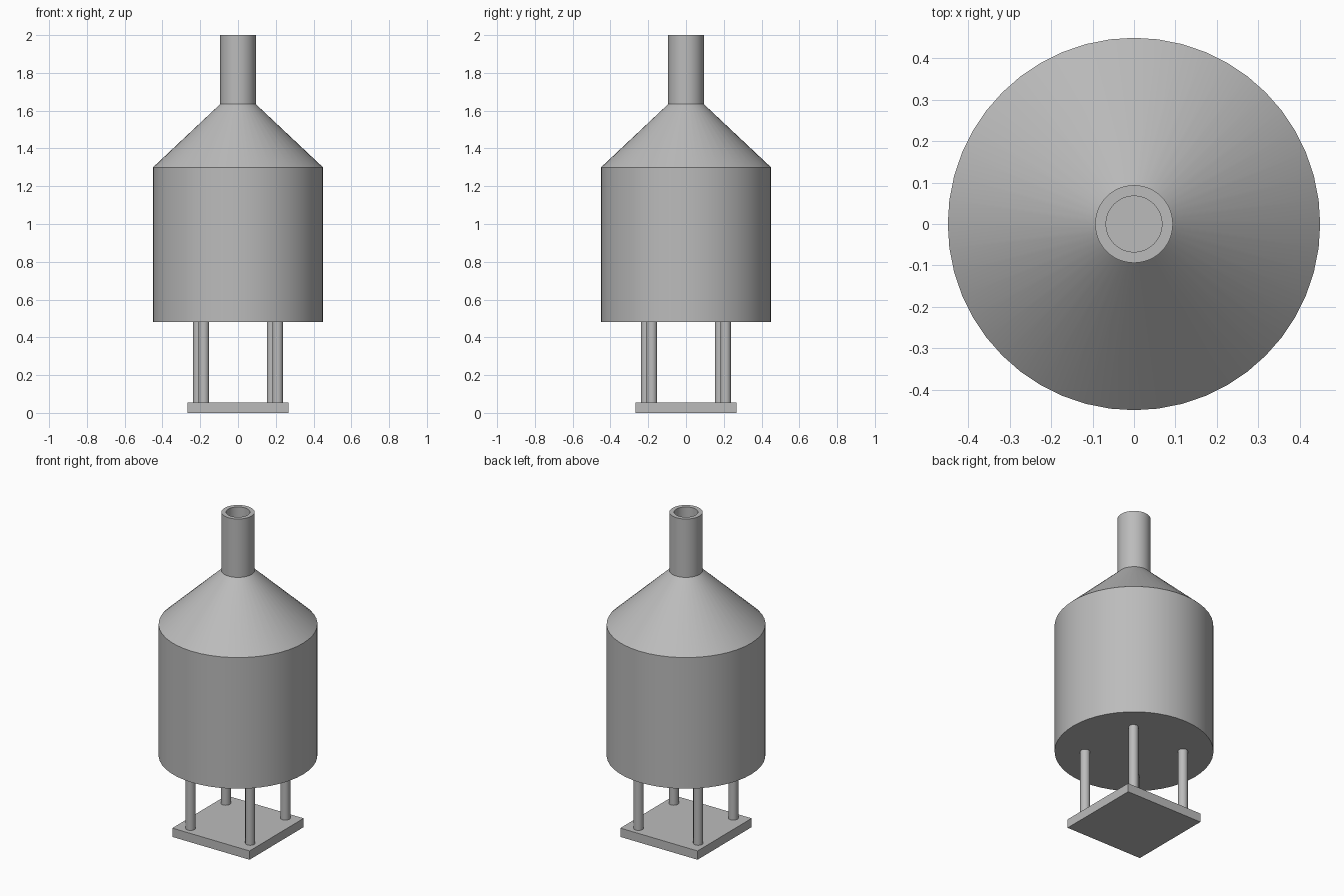
import bpy, bmesh, math
from mathutils import Matrix

cube = bpy.data.objects.get("Cube")
if cube:
    bpy.data.objects.remove(cube, do_unlink=True)

metal = bpy.data.materials.new("grey_metal")
metal.use_nodes = True
GREY = (0.5, 0.5, 0.5, 1)
metal.diffuse_color = GREY
metal.node_tree.nodes["Principled BSDF"].inputs["Base Color"].default_value = GREY


def add_object(name, bm):
    bmesh.ops.recalc_face_normals(bm, faces=bm.faces)
    mesh = bpy.data.meshes.new(name)
    bm.to_mesh(mesh)
    bm.free()
    mesh.materials.append(metal)
    obj = bpy.data.objects.new(name, mesh)
    bpy.context.collection.objects.link(obj)
    bpy.ops.object.select_all(action='DESELECT')
    obj.select_set(True)
    bpy.context.view_layer.objects.active = obj
    bpy.ops.object.shade_smooth_by_angle(angle=math.radians(25))
    return obj


def lathe(name, profile, sides=48):
    """Spin an (r, z) profile that starts and ends on the axis."""
    bm = bmesh.new()
    verts = [bm.verts.new((r, 0, z)) for r, z in profile]
    edges = [bm.edges.new(pair) for pair in zip(verts, verts[1:])]
    bmesh.ops.spin(bm, geom=verts + edges, cent=(0, 0, 0), axis=(0, 0, 1),
                   angle=math.tau, steps=sides, use_merge=True)
    bmesh.ops.remove_doubles(bm, verts=bm.verts, dist=0.0001)
    return add_object(name, bm)


# Key heights and radii
PLATE_TOP, TANK_BASE, SHOULDER, NECK, TOP = 0.055, 0.48, 1.3, 1.635, 2.0
TANK_R, PIPE_R, BORE_R, LEG_R = 0.45, 0.094, 0.0675, 0.028

# Tank with conical roof
lathe("tank", [(0, TANK_BASE), (TANK_R, TANK_BASE), (TANK_R, SHOULDER),
               (PIPE_R, NECK), (0, NECK)])

# Hollow outlet pipe, resting on the top of the cone
lathe("outlet_pipe", [(PIPE_R, NECK), (PIPE_R, TOP), (BORE_R, TOP), (BORE_R, NECK)])

# Square base plate
bm = bmesh.new()
bmesh.ops.create_cube(bm, size=1, matrix=Matrix.Translation((0, 0, PLATE_TOP / 2))
                      @ Matrix.Diagonal((0.534, 0.534, PLATE_TOP, 1)))
add_object("base_plate", bm)

# Four legs, slightly twisted relative to the plate
for i in range(4):
    leg = lathe(f"leg_{i + 1}", [(0, PLATE_TOP), (LEG_R, PLATE_TOP),
                                 (LEG_R, TANK_BASE), (0, TANK_BASE)], 24)
    angle = math.atan2(0.21, 0.18) + i * math.pi / 2
    leg.location = (0.277 * math.cos(angle), 0.277 * math.sin(angle), 0)
